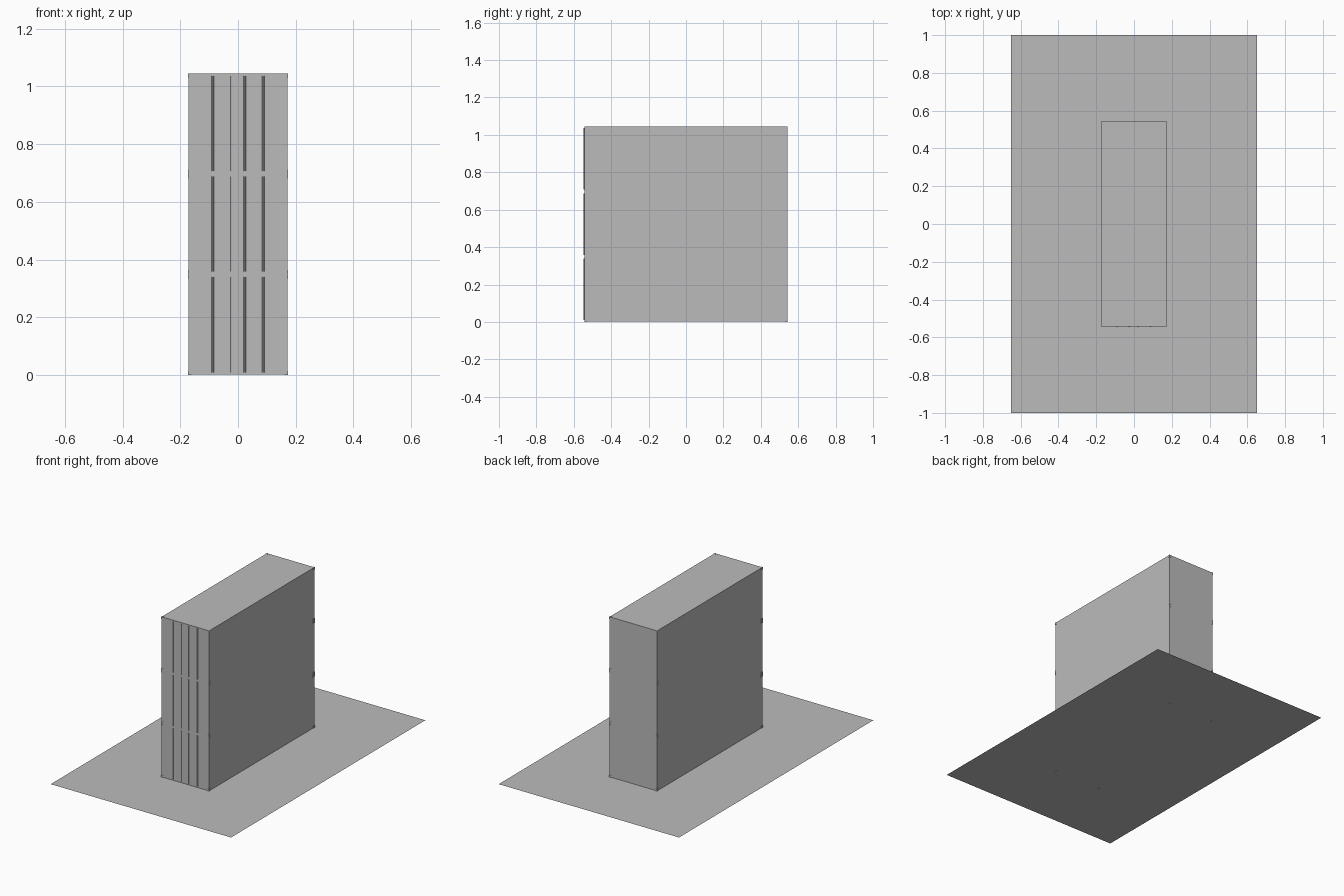
import bpy, bmesh
from mathutils import Matrix, Vector

if "Cube" in bpy.data.objects:
    bpy.data.objects.remove(bpy.data.objects["Cube"])

grey = bpy.data.materials.new("plain grey")
grey.diffuse_color = (0.5, 0.5, 0.5, 1)
grey.use_nodes = True
grey.node_tree.nodes["Principled BSDF"].inputs["Base Color"].default_value = grey.diffuse_color

W, D, H = 0.171, 0.542, 1.046      # half width, half depth, full height
LEVELS = 3
STEP = H / LEVELS


def finish(name, bm):
    mesh = bpy.data.meshes.new(name)
    bm.to_mesh(mesh)
    bm.free()
    mesh.materials.append(grey)
    obj = bpy.data.objects.new(name, mesh)
    bpy.context.collection.objects.link(obj)
    return obj


def add_box(bm, centre, size):
    m = Matrix.Translation(centre) @ Matrix.Diagonal(Vector((*size, 1)))
    bmesh.ops.create_cube(bm, size=1, matrix=m)


# flat ground slab the stack rests on
bm = bmesh.new()
bmesh.ops.create_grid(bm, x_segments=1, y_segments=1, size=1,
                      matrix=Matrix.Translation((0, 0, 0.001)) @ Matrix.Diagonal((0.65, 1, 1, 1)))
finish("base_sheet", bm)

# stacked container walls
bm = bmesh.new()
add_box(bm, (0, 0, H / 2), (2 * W, 2 * D, H - 0.003))
finish("container_stack", bm)

# corner castings, slightly proud of the walls, at top and bottom of every level
bm = bmesh.new()
cx, cy, cz, proud = 0.012, 0.014, 0.015, 0.002
for level in range(LEVELS):
    for z in (level * STEP + cz / 2, (level + 1) * STEP - cz / 2 - 0.001):
        for sx in (-1, 1):
            for sy in (-1, 1):
                add_box(bm, (sx * (W + proud - cx / 2), sy * (D + proud - cy / 2), z),
                        (cx, cy, cz))
finish("corner_castings", bm)

# vertical door locking bars on the front
bm = bmesh.new()
for level in range(LEVELS):
    for x in (-0.088, -0.026, 0.023, 0.087):
        bmesh.ops.create_cone(bm, cap_ends=True, segments=8, radius1=0.004, radius2=0.004,
                              depth=STEP - 0.019,
                              matrix=Matrix.Translation((x, -D - 0.001, (level + 0.5) * STEP)))
finish("door_lock_bars", bm)
